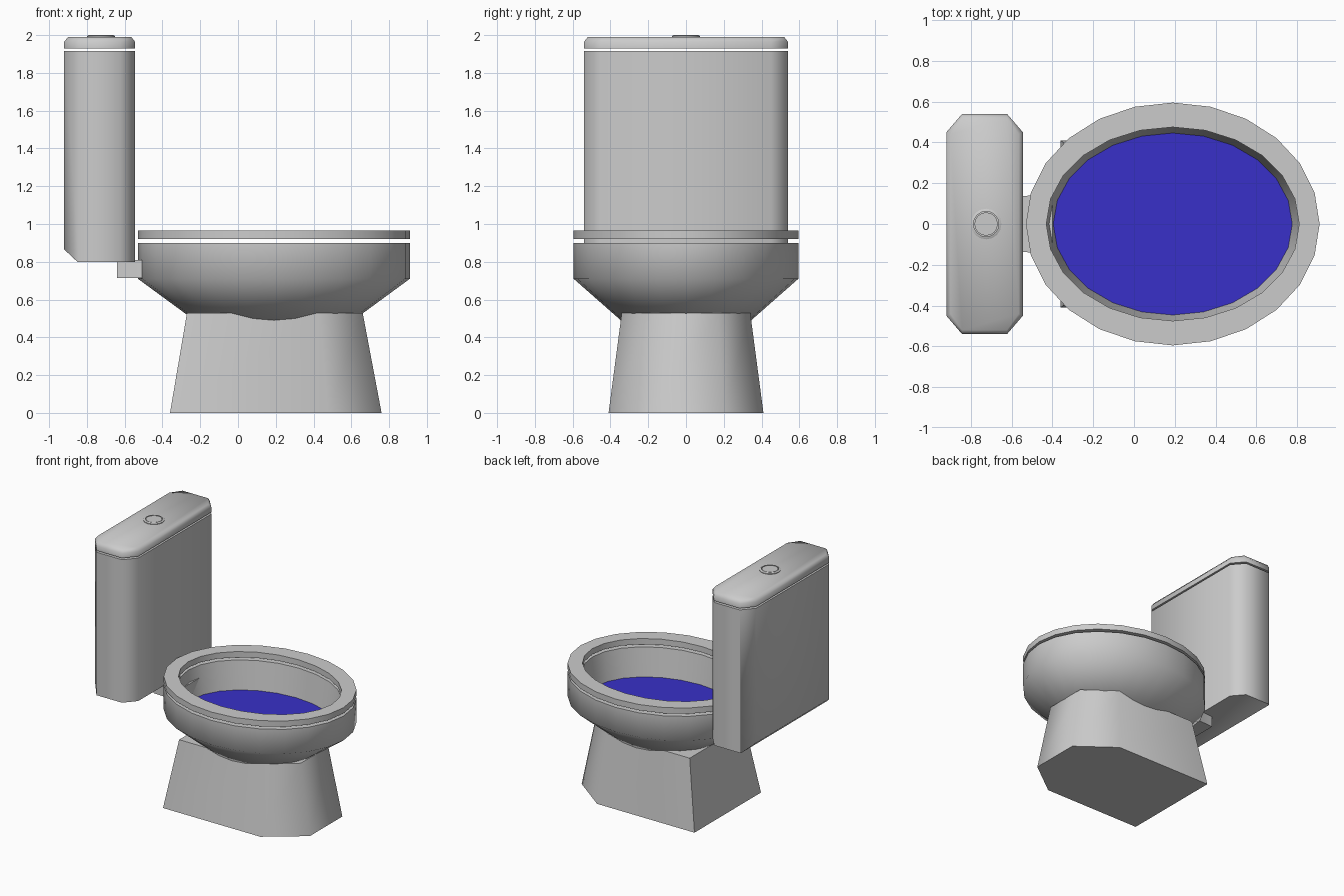
import bpy, bmesh, math

if "Cube" in bpy.data.objects:
    bpy.data.objects.remove(bpy.data.objects["Cube"])


def finish(name, bm, color=None):
    bmesh.ops.recalc_face_normals(bm, faces=bm.faces)
    me = bpy.data.meshes.new(name)
    bm.to_mesh(me)
    bm.free()
    ob = bpy.data.objects.new(name, me)
    bpy.context.collection.objects.link(ob)
    if color:
        mat = bpy.data.materials.new(name + "_colour")
        mat.diffuse_color = color
        mat.use_nodes = True
        mat.node_tree.nodes["Principled BSDF"].inputs["Base Color"].default_value = mat.diffuse_color
        me.materials.append(mat)
    bpy.ops.object.select_all(action='DESELECT')
    ob.select_set(True)
    bpy.context.view_layer.objects.active = ob
    bpy.ops.object.shade_smooth_by_angle(angle=math.radians(60))
    return ob


def loft(rings, closed=False):
    """Bridge successive rings of points; cap the ends or join last to first."""
    bm = bmesh.new()
    vs = [[bm.verts.new(p) for p in r] for r in rings]
    n = len(vs[0])
    pairs = list(zip(vs, vs[1:])) + ([(vs[-1], vs[0])] if closed else [])
    for a, b in pairs:
        for i in range(n):
            j = (i + 1) % n
            bm.faces.new((a[i], a[j], b[j], b[i]))
    if not closed:
        bm.faces.new(vs[0])
        bm.faces.new(vs[-1])
    return bm


def ellipse(rx, ry, z, cx=0.19, n=24):
    return [(cx + rx * math.cos(math.tau * i / n), ry * math.sin(math.tau * i / n), z)
            for i in range(n)]


def mirrored(half, z):
    """Outline given for y > 0, mirrored to y < 0."""
    return [(x, y, z) for x, y in half] + [(x, -y, z) for x, y in reversed(half)]


def octagon(z, inset=0.0):
    h, w = 0.1875 - inset, 0.54 - inset
    cx = -0.7325
    return mirrored([(cx + h, 0.45 - inset / 2), (cx + 0.11, w),
                     (cx - 0.11, w), (cx - h, 0.45 - inset / 2)], z)


# pedestal: square back corners, chamfered front corners
finish("pedestal", loft([
    mirrored([(0.76, 0.20), (0.48, 0.41), (-0.36, 0.41)], 0),
    mirrored([(0.66, 0.17), (0.43, 0.34), (-0.27, 0.34)], 0.53)]))

# bowl: outer wall, rim, inner wall
finish("bowl", loft([ellipse(*r) for r in (
    (0.42, 0.345, 0.49), (0.72, 0.595, 0.71), (0.72, 0.595, 0.90),
    (0.62, 0.475, 0.90), (0.585, 0.445, 0.67))]))

# seat ring, floating just above the rim
finish("seat", loft([ellipse(*r) for r in (
    (0.72, 0.595, 0.92), (0.72, 0.595, 0.965),
    (0.62, 0.475, 0.965), (0.62, 0.475, 0.92))], closed=True))

# water surface
bm = bmesh.new()
bm.faces.new([bm.verts.new(p) for p in ellipse(0.586, 0.446, 0.68)])
water = finish("water", bm, (0.04, 0.03, 0.58, 1))

# connector between bowl and tank
conn = [(-0.40, 0.17), (-0.50, 0.14), (-0.64, 0.13)]
finish("connector", loft([mirrored(conn, 0.715), mirrored(conn, 0.81)]))

# tank body, with the lower back edge cut away
bm = loft([octagon(0.80), octagon(1.915)])
cut = bmesh.ops.bisect_plane(bm, geom=bm.verts[:] + bm.edges[:] + bm.faces[:],
                             plane_co=(-0.85, 0, 0.80), plane_no=(-0.065, 0, -0.07),
                             clear_outer=True)
edges = [e for e in cut["geom_cut"] if isinstance(e, bmesh.types.BMEdge)]
bmesh.ops.holes_fill(bm, edges=edges)
finish("tank", bm)

# tank lid with bevelled top
finish("tank_lid", loft([octagon(1.928), octagon(1.965), octagon(1.99, 0.02)]))

# flush button: raised collar and inner disc
finish("button_collar", loft([ellipse(r, r, z, -0.725, 16) for r, z in (
    (0.075, 1.985), (0.075, 1.995), (0.065, 2.0), (0.062, 2.0), (0.062, 1.985))]))
finish("button", loft([ellipse(0.057, 0.057, z, -0.725, 16) for z in (1.985, 1.999)]))
